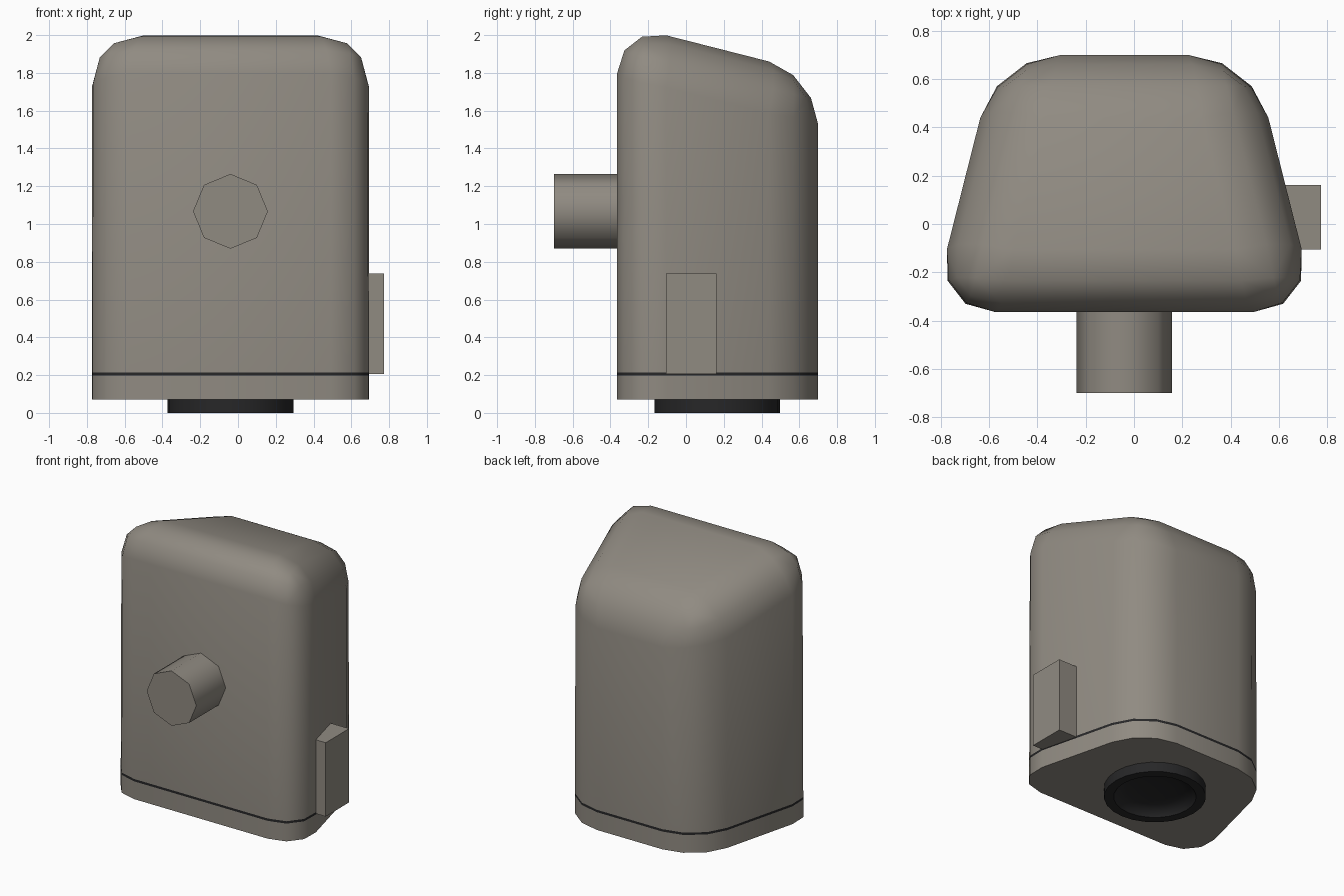
import bpy, bmesh, math
from mathutils import Vector, Matrix

if "Cube" in bpy.data.objects:
    bpy.data.objects.remove(bpy.data.objects["Cube"])

CX = -0.04  # symmetry plane of the case


def material(name, rgb):
    m = bpy.data.materials.new(name)
    m.diffuse_color = (*rgb, 1)
    m.use_nodes = True
    m.node_tree.nodes["Principled BSDF"].inputs["Base Color"].default_value = m.diffuse_color
    return m


grey = material("warm grey", (0.28, 0.257, 0.222))
black = material("soft black", (0.02, 0.02, 0.021))


def finish(bm, name, mats, angle=60):
    bmesh.ops.recalc_face_normals(bm, faces=bm.faces[:])
    me = bpy.data.meshes.new(name)
    bm.to_mesh(me)
    bm.free()
    ob = bpy.data.objects.new(name, me)
    bpy.context.collection.objects.link(ob)
    for m in mats:
        me.materials.append(m)
    bpy.ops.object.select_all(action='DESELECT')
    ob.select_set(True)
    bpy.context.view_layer.objects.active = ob
    bpy.ops.object.shade_smooth_by_angle(angle=math.radians(angle))
    return ob


# Case: tapered prism with sloped top, rounded on all but the bottom edges
bm = bmesh.new()
corners = [(-0.80, -0.365, 2.065), (0.80, -0.365, 2.065),
           (0.53, 0.70, 1.794), (-0.53, 0.70, 1.794)]
low = [bm.verts.new((CX + x, y, 0.07)) for x, y, z in corners]
high = [bm.verts.new((CX + x, y, z)) for x, y, z in corners]
bm.faces.new(low[::-1])
bm.faces.new(high)
for i in range(4):
    j = (i + 1) % 4
    bm.faces.new((low[i], low[j], high[j], high[i]))
rounded = [e for e in bm.edges if max(v.co.z for v in e.verts) > 0.5]
bmesh.ops.bevel(bm, geom=rounded, offset=0.268, offset_type='OFFSET',
                segments=3, profile=0.5, affect='EDGES')
# Dark seam between base and case
SEAM = (0.198, 0.215)
for z in SEAM:
    bmesh.ops.bisect_plane(bm, geom=bm.verts[:] + bm.edges[:] + bm.faces[:],
                           plane_co=(0, 0, z), plane_no=(0, 0, 1))
for f in bm.faces:
    z = f.calc_center_median().z
    f.material_index = 1 if SEAM[0] < z < SEAM[1] else 0
finish(bm, "case", [grey, black])

# Front knob: eight-sided rod
bm = bmesh.new()
place = (Matrix.Translation((CX, -0.525, 1.067))
         @ Matrix.Rotation(math.pi / 2, 4, 'X'))
bmesh.ops.create_cone(bm, cap_ends=True, segments=8, radius1=0.198,
                      radius2=0.198, depth=0.35, matrix=place)
finish(bm, "front_knob", [grey])

# Side block
bm = bmesh.new()
lo, hi = Vector((0.60, -0.105, 0.205)), Vector((0.773, 0.162, 0.737))
bmesh.ops.create_cube(bm, size=1, matrix=Matrix.Translation((lo + hi) / 2)
                      @ Matrix.Diagonal((*(hi - lo), 1)))
finish(bm, "side_block", [grey], 30)

# Bottom foot ring with a shallow hollow
bm = bmesh.new()
profile = [(0.333, 0.075), (0.333, 0), (0.27, 0), (0.25, 0.03),
           (0.19, 0.05), (0.10, 0.06), (0, 0.063)]
centre = Vector((CX, 0.165, 0))
pts = [bm.verts.new(centre + Vector((r, 0, z))) for r, z in profile]
edges = [bm.edges.new(p) for p in zip(pts, pts[1:])]
bmesh.ops.spin(bm, geom=pts + edges, cent=centre, axis=(0, 0, 1),
               angle=2 * math.pi, steps=24)
bmesh.ops.remove_doubles(bm, verts=bm.verts[:], dist=1e-4)
rim = [e for e in bm.edges if e.is_boundary]
bmesh.ops.holes_fill(bm, edges=rim, sides=0)
finish(bm, "foot_ring", [black], 40)
